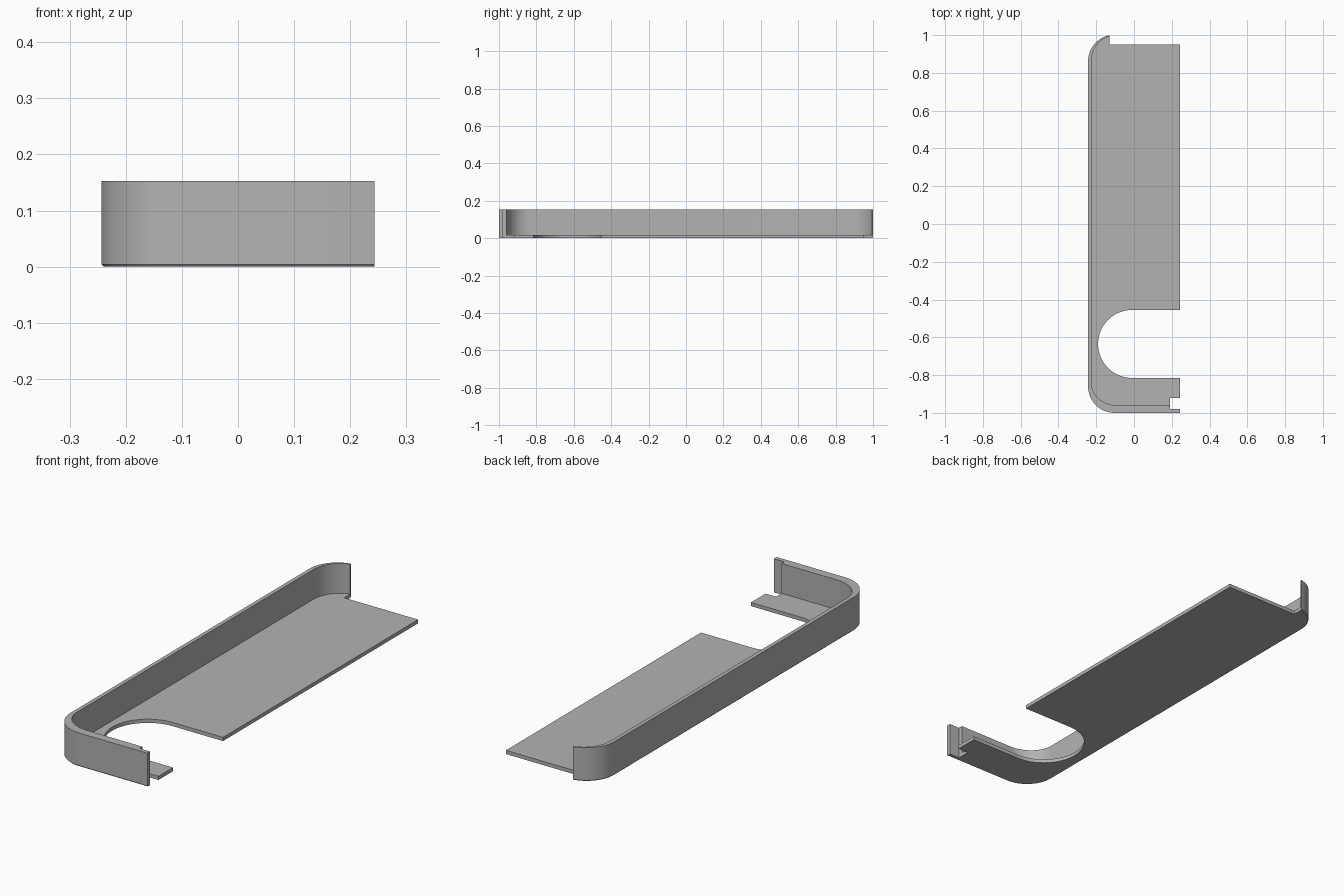
import bpy, bmesh, math

cube = bpy.data.objects.get("Cube")
if cube:
    bpy.data.objects.remove(cube, do_unlink=True)

grey = bpy.data.materials.new("plain grey")
grey.use_nodes = True
colour = (0.45, 0.45, 0.45, 1)
grey.diffuse_color = colour
grey.node_tree.nodes["Principled BSDF"].inputs["Base Color"].default_value = colour

HALF_W, HEIGHT, FLOOR = 0.243, 0.153, 0.017
LIP_X, LIP_Y, TAIL_X = 0.19, -0.98, -0.13


def arc(cx, cy, rx, ry, start, end, steps=24):
    """Points along an elliptical arc, angles in degrees."""
    angles = [math.radians(start + (end - start) * i / steps) for i in range(steps + 1)]
    return [(cx + rx * math.cos(a), cy + ry * math.sin(a)) for a in angles]


def prism(name, outline, z0, z1, chamfer=0):
    """Extrude an outline, optionally chamfering its outer bottom edge."""
    bm = bmesh.new()
    face = bm.faces.new([bm.verts.new((x, y, z0)) for x, y in outline])
    top = bmesh.ops.extrude_face_region(bm, geom=[face], use_keep_orig=True)
    for v in top["geom"]:
        if isinstance(v, bmesh.types.BMVert):
            v.co.z = z1
    bmesh.ops.recalc_face_normals(bm, faces=bm.faces)
    if chamfer:
        def outer(v):
            return v.co.z < z0 + 0.001 and (
                v.co.y < -0.995 or v.co.x < -0.2 or
                (v.co.x < TAIL_X + 0.001 and (v.co.y > 0.96 or v.co.y < -0.88)))
        edges = [e for e in bm.edges if all(outer(v) for v in e.verts)]
        bmesh.ops.bevel(bm, geom=edges, offset=chamfer, segments=1, affect='EDGES')
    mesh = bpy.data.meshes.new(name)
    bm.to_mesh(mesh)
    bm.free()
    for p in mesh.polygons:
        p.use_smooth = True
    mesh.set_sharp_from_angle(angle=math.radians(30))
    mesh.materials.append(grey)
    obj = bpy.data.objects.new(name, mesh)
    bpy.context.collection.objects.link(obj)
    return obj


# Outer rounded side, from the cut-off rear corner round to the front lip
tail_angle = math.degrees(math.acos((TAIL_X + 0.103) / 0.14))
outer_side = (arc(-0.103, 0.862, 0.14, 0.14, tail_angle, 180)
              + arc(-0.103, -0.86, 0.14, 0.14, 180, 270)
              + [(HALF_W, -1)])

# Floor with a small latch notch, a round-ended slot and a stepped rear edge
slot = arc(-0.01, -0.635, 0.18, 0.18, 270, 90, 40)
prism("floor", outer_side
      + [(HALF_W, LIP_Y), (LIP_X, LIP_Y), (LIP_X, -0.92), (HALF_W, -0.92),
         (HALF_W, -0.815)] + slot
      + [(HALF_W, -0.455), (HALF_W, 0.95), (TAIL_X, 0.95)],
      0, FLOOR, 0.004)

# Side wall: thin along the side, thicker at the front, tapering at the rear
inner_side = (arc(-0.09, -0.84, 0.135, 0.12, 270, 180)
              + arc(-0.103, 0.862, 0.122, 0.135, 180, tail_angle + 2))
prism("side_wall", outer_side
      + [(HALF_W, LIP_Y), (LIP_X, LIP_Y), (LIP_X, -0.96)] + inner_side,
      FLOOR, HEIGHT)
